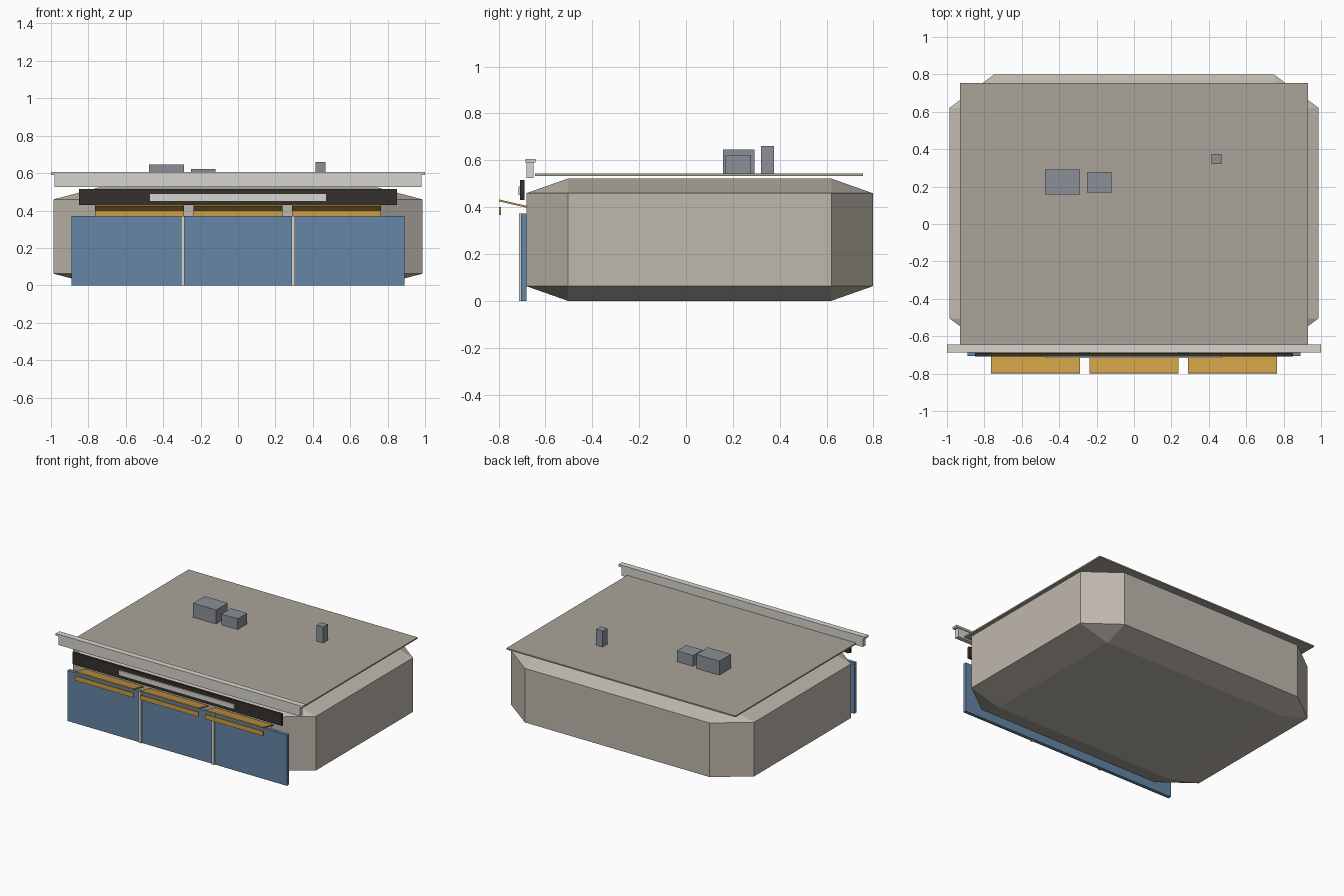
import bpy, bmesh, math
from mathutils import Vector, Matrix

if "Cube" in bpy.data.objects:
    bpy.data.objects.remove(bpy.data.objects["Cube"])


def material(name, rgb):
    m = bpy.data.materials.new(name)
    m.diffuse_color = (*rgb, 1)
    m.use_nodes = True
    m.node_tree.nodes["Principled BSDF"].inputs["Base Color"].default_value = m.diffuse_color
    return m


STONE = material("stone", (0.52, 0.48, 0.42))
ROOF = material("roof", (0.40, 0.37, 0.32))
TRIM = material("trim", (0.68, 0.66, 0.61))
DARK = material("dark", (0.035, 0.03, 0.025))
GLASS = material("glass", (0.13, 0.24, 0.38))
GOLD = material("gold", (0.60, 0.34, 0.06))
METAL = material("metal", (0.26, 0.28, 0.31))


def box(name, x, y, z, mat, bevel=0, tilt=0):
    """Box from (min, max) ranges; bevel is a fraction of each side, tilt is about x."""
    bm = bmesh.new()
    bmesh.ops.create_cube(bm, size=1)
    if bevel:
        bmesh.ops.bevel(bm, geom=bm.edges[:], offset=bevel, segments=1,
                        affect='EDGES', profile=0.5)
    size = Vector((x[1] - x[0], y[1] - y[0], z[1] - z[0]))
    bmesh.ops.scale(bm, vec=size, verts=bm.verts)
    bmesh.ops.rotate(bm, verts=bm.verts, cent=(0, 0, 0), matrix=Matrix.Rotation(tilt, 3, 'X'))
    me = bpy.data.meshes.new(name)
    bm.to_mesh(me)
    bm.free()
    me.materials.append(mat)
    ob = bpy.data.objects.new(name, me)
    ob.location = (sum(x) / 2, sum(y) / 2, sum(z) / 2)
    bpy.context.collection.objects.link(ob)
    return ob


# Chamfered building mass and roof slab
box("building_body", (-0.987, 0.987), (-0.682, 0.798), (0, 0.522), STONE, bevel=0.12)
box("roof_slab", (-0.93, 0.93), (-0.645, 0.755), (0.533, 0.543), ROOF)

# Front parapet with cap
box("parapet", (-0.98, 0.98), (-0.682, -0.65), (0.525, 0.592), TRIM)
box("parapet_cap", (-1, 1), (-0.686, -0.643), (0.59, 0.605), TRIM)

# Blank sign board and its light panel
box("sign_board", (-0.85, 0.85), (-0.708, -0.69), (0.43, 0.515), DARK)
box("sign_panel", (-0.47, 0.47), (-0.716, -0.706), (0.452, 0.489), TRIM)

# Shop window and mullions
box("shop_window", (-0.89, 0.89), (-0.705, -0.68), (0, 0.372), GLASS)
for side in (-1, 1):
    cx = side * 0.296
    box("window_mullion", (cx - 0.01, cx + 0.01), (-0.714, -0.69), (0, 0.372), TRIM)

# Three tilted awnings with hanging valances
for cx in (-0.527, 0, 0.527):
    xr = (cx - 0.237, cx + 0.237)
    box("awning", xr, (-0.800, -0.678), (0.411, 0.419), GOLD, tilt=math.radians(-13))
    box("awning_valance", xr, (-0.799, -0.79), (0.367, 0.401), GOLD)

# Rooftop units and vent
box("roof_unit_large", (-0.475, -0.288), (0.157, 0.292), (0.543, 0.646), METAL)
box("roof_unit_small", (-0.252, -0.12), (0.168, 0.278), (0.543, 0.622), METAL)
box("roof_vent", (0.415, 0.467), (0.32, 0.375), (0.543, 0.66), METAL)
